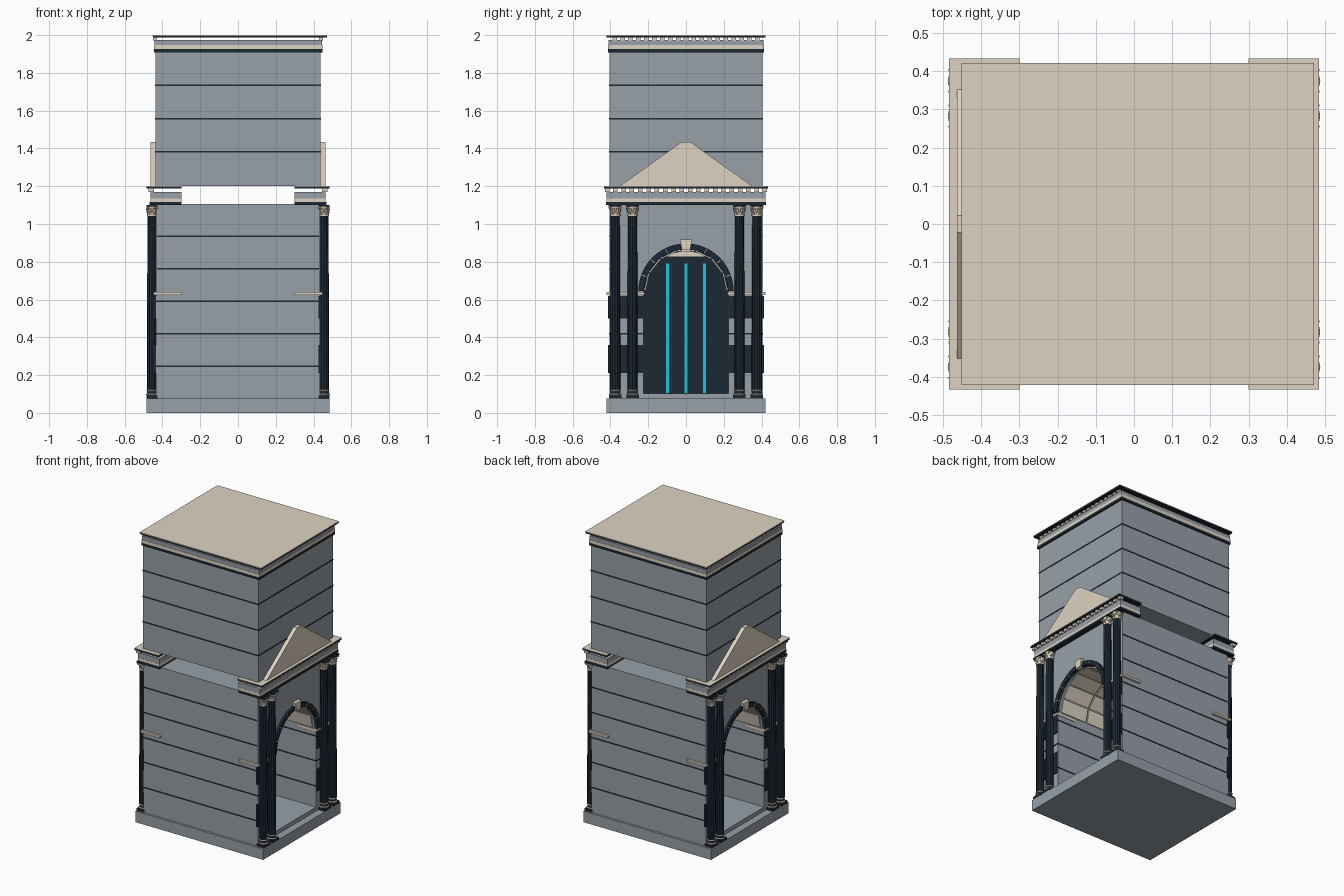
import bpy, bmesh, math
from mathutils import Matrix, Vector

if "Cube" in bpy.data.objects:
    bpy.data.objects.remove(bpy.data.objects["Cube"])


def material(name, col):
    m = bpy.data.materials.new(name)
    m.diffuse_color = (*col, 1)
    m.use_nodes = True
    m.node_tree.nodes["Principled BSDF"].inputs["Base Color"].default_value = m.diffuse_color
    return m


STONE = material("blue grey stone", (0.31, 0.35, 0.39))
TAN = material("tan trim", (0.73, 0.65, 0.535))
NAVY = material("dark navy", (0.012, 0.021, 0.032))
CYAN = material("cyan glow", (0.005, 0.60, 0.78))


def finish(name, bm, mat):
    bmesh.ops.recalc_face_normals(bm, faces=bm.faces)
    me = bpy.data.meshes.new(name)
    bm.to_mesh(me)
    bm.free()
    me.materials.append(mat)
    ob = bpy.data.objects.new(name, me)
    bpy.context.collection.objects.link(ob)
    return ob


def add_box(bm, x0, x1, y0, y1, z0, z1, rot=None):
    c = Vector(((x0 + x1) / 2, (y0 + y1) / 2, (z0 + z1) / 2))
    s = Matrix.Diagonal((abs(x1 - x0), abs(y1 - y0), abs(z1 - z0), 1))
    m = Matrix.Translation(c) @ s
    bmesh.ops.create_cube(bm, size=1, matrix=(rot @ m) if rot else m)


def boxes(name, mat, items):
    bm = bmesh.new()
    for b in items:
        add_box(bm, *b)
    return finish(name, bm, mat)


def add_prism(bm, yz, x0, x1):
    """Extrude a yz outline along x."""
    f = bm.faces.new([bm.verts.new((x0, y, z)) for y, z in yz])
    r = bmesh.ops.extrude_face_region(bm, geom=[f])
    vs = [v for v in r["geom"] if isinstance(v, bmesh.types.BMVert)]
    bmesh.ops.translate(bm, verts=vs, vec=(x1 - x0, 0, 0))


def add_rings(bm, cx, cy, rings, n, flute=0.0):
    """Stack (radius, z) rings into a closed round shape."""
    rows = []
    for r, z in rings:
        row = []
        for i in range(n):
            a = 2 * math.pi * i / n
            q = r * (1 - flute * (i % 2))
            row.append(bm.verts.new((cx + q * math.cos(a), cy + q * math.sin(a), z)))
        rows.append(row)
    for p, q in zip(rows, rows[1:]):
        for i in range(n):
            j = (i + 1) % n
            bm.faces.new((p[i], p[j], q[j], q[i]))
    bm.faces.new(rows[0])
    bm.faces.new(rows[-1])


HX, HY = 0.435, 0.405          # half size of the walls
R, ZC = 0.225, 0.645           # passage radius and spring height
SIDES = (-1, 1)


def arc(r, a0, a1, n):
    return [(r * math.cos(math.radians(a0 + (a1 - a0) * i / n)),
             ZC + r * math.sin(math.radians(a0 + (a1 - a0) * i / n))) for i in range(n + 1)]


# Base and passage floor
boxes("base", STONE, [(-0.485, 0.485, -0.42, 0.42, 0, 0.075)])
boxes("passage_floor", STONE, [(-HX, HX, -R, R, 0.07, 0.103)])

# Lower walls with the arched passage running along x
bm = bmesh.new()
add_prism(bm, [(-HY, 0.07), (-HY, 1.105), (HY, 1.105), (HY, 0.07), (R, 0.07)]
          + arc(R, 0, 180, 24) + [(-R, 0.07)], -HX, HX)
finish("lower_walls", bm, STONE)

# Upper block
boxes("upper_block", STONE, [(-0.438, 0.438, -HY, HY, 1.2, 1.92)])

# Dark course lines
e = 0.002
lines = []
for z in (0.247, 0.42, 0.59, 0.762, 0.935):
    inner = R - e if z < ZC else 0.27
    hx = HX + e if z < ZC else HX - 0.006
    for s in SIDES:
        lines.append((-hx, hx, s * inner, s * (HY + e), z - 0.004, z + 0.004))
for z in (1.383, 1.557, 1.735):
    lines.append((-0.44, 0.44, -HY - e, HY + e, z - 0.004, z + 0.004))
boxes("course_lines", NAVY, lines)

# Tan impost bands and dark panels on the four piers
bands, panels = [], []
for sx in SIDES:
    for sy in SIDES:
        bands.append((sx * 0.30, sx * 0.447, sy * (R - 0.004), sy * 0.42, 0.625, 0.639))
        out = 0.414 if sx * sy < 0 else 0.403
        for z0, z1 in ((0.21, 0.36), (0.5, 0.62)):
            panels.append((sx * 0.425, sx * 0.441, sy * 0.228, sy * out, z0, z1))
boxes("impost_bands", TAN, bands)
boxes("pier_panels", NAVY, panels)

# Arch mouldings with light joints and keystones
ring, joints, keys = bmesh.new(), bmesh.new(), bmesh.new()
for s in SIDES:
    add_prism(ring, arc(0.252, 0, 180, 24) + arc(R - 0.004, 180, 0, 24), s * 0.428, s * 0.45)
    for a in (20, 42, 64, 116, 138, 160):
        rot = Matrix.Translation((0, 0, ZC)) @ Matrix.Rotation(math.radians(90 - a), 4, 'X')
        add_box(joints, s * 0.43, s * 0.452, -0.0015, 0.0015, R - 0.005, 0.25, rot)
    add_prism(keys, [(-0.022, 0.862), (0.022, 0.862), (0.032, 0.918), (-0.032, 0.918)],
              s * 0.428, s * 0.46)
finish("arch_mouldings", ring, NAVY)
finish("arch_joints", joints, TAN)
finish("keystones", keys, TAN)

# Ceiling coffers in the vault
bm = bmesh.new()
for i in range(7):
    rot = Matrix.Translation((0, 0, ZC)) @ Matrix.Rotation(math.radians(-77 + 25.67 * i), 4, 'X')
    for k in range(4):
        x = -0.315 + 0.21 * k
        add_box(bm, x - 0.1, x + 0.1, -0.045, 0.045, 0.209, 0.217, rot)
finish("vault_coffers", bm, TAN)

# Dark screen across the passage with a light crown and glowing strips
bm = bmesh.new()
add_prism(bm, [(R, 0.1)] + arc(R, 0, 180, 24) + [(-R, 0.1)], -0.008, 0.008)
finish("passage_screen", bm, NAVY)
bm = bmesh.new()
add_prism(bm, arc(0.21, 61, 119, 8), -0.012, 0.012)
finish("screen_crown", bm, TAN)
boxes("glow_strips", CYAN, [(-0.013, 0.013, y - 0.009, y + 0.009, 0.105, 0.79)
                            for y in (-0.098, 0, 0.098)])

# Paired columns with bases and leafy capitals
shafts, trims = bmesh.new(), bmesh.new()
for sx in SIDES:
    for y in (-0.375, -0.283, 0.283, 0.375):
        x = sx * 0.455
        add_rings(shafts, x, y, [(0.027, 0.12), (0.027, 0.4), (0.024, 1.05)], 24, 0.1)
        add_box(shafts, x - 0.03, x + 0.03, y - 0.033, y + 0.033, 0.075, 0.092)
        add_rings(shafts, x, y, [(0.026, 0.1), (0.026, 0.113)], 16)
        add_box(shafts, x - 0.03, x + 0.03, y - 0.034, y + 0.034, 1.092, 1.1)
        for z, r in ((0.092, 0.033), (0.113, 0.03)):
            add_rings(trims, x, y, [(r - 0.004, z), (r, z + 0.005), (r - 0.004, z + 0.01)], 16)
        add_rings(trims, x, y, [(0.027, 1.042), (0.027, 1.05), (0.022, 1.052),
                                (0.024, 1.075), (0.03, 1.092)], 16)
        for k in range(8):          # leaves in two tiers
            for z, r, off in ((1.052, 0.026, 0), (1.07, 0.029, 22.5)):
                rot = (Matrix.Translation((x, y, z))
                       @ Matrix.Rotation(math.radians(45 * k + off), 4, 'Z')
                       @ Matrix.Rotation(math.radians(14), 4, 'Y'))
                add_box(trims, r - 0.006, r, -0.006, 0.006, 0, 0.017, rot)
        for q in SIDES:             # corner scrolls
            for p in SIDES:
                m = Matrix.Translation((x + p * 0.024, y + q * 0.028, 1.085))
                bmesh.ops.create_icosphere(trims, subdivisions=1, radius=0.008, matrix=m)
finish("column_shafts", shafts, NAVY)
finish("column_trims", trims, TAN)

# Entablatures over the two arched sides
dark, light, frieze, caps, dentils = [], [], [], [], []
for s in SIDES:
    dark.append((s * 0.30, s * 0.468, -0.424, 0.424, 1.1, 1.116))
    light.append((s * 0.30, s * 0.464, -0.422, 0.422, 1.116, 1.135))
    frieze.append((s * 0.30, s * 0.463, -0.421, 0.421, 1.135, 1.17))
    dark.append((s * 0.30, s * 0.484, -0.433, 0.433, 1.187, 1.197))
    caps.append((s * 0.30, s * 0.485, -0.434, 0.434, 1.197, 1.2))
    for i in range(20):
        y = -0.418 + 0.044 * i
        dentils.append((s * 0.445, s * 0.475, y - 0.012, y + 0.012, 1.169, 1.188))
        if i > 0:
            y = -0.42 + 0.042 * i
            dentils.append((s * 0.428, s * 0.449, y - 0.012, y + 0.012, 1.972, 1.988))

# Crowning cornice and roof
dark.append((-0.446, 0.448, -0.412, 0.412, 1.908, 1.926))
light.append((-0.445, 0.447, -0.412, 0.412, 1.926, 1.947))
frieze.append((-0.443, 0.445, -0.41, 0.41, 1.947, 1.973))
dark.append((-0.451, 0.470, -0.421, 0.421, 1.987, 1.996))
caps.append((-0.452, 0.471, -0.422, 0.422, 1.996, 2.0))
boxes("cornice_dark_bands", NAVY, dark)
boxes("cornice_light_bands", TAN, light)
boxes("cornice_friezes", STONE, frieze)
boxes("cornice_caps_and_roof", TAN, caps)
boxes("dentils", TAN, dentils)

# Pediments
bm = bmesh.new()
for s in SIDES:
    add_prism(bm, [(-0.352, 1.2), (0.352, 1.2), (0.022, 1.435), (-0.022, 1.435)],
              s * 0.43, s * 0.464)
finish("pediments", bm, TAN)
